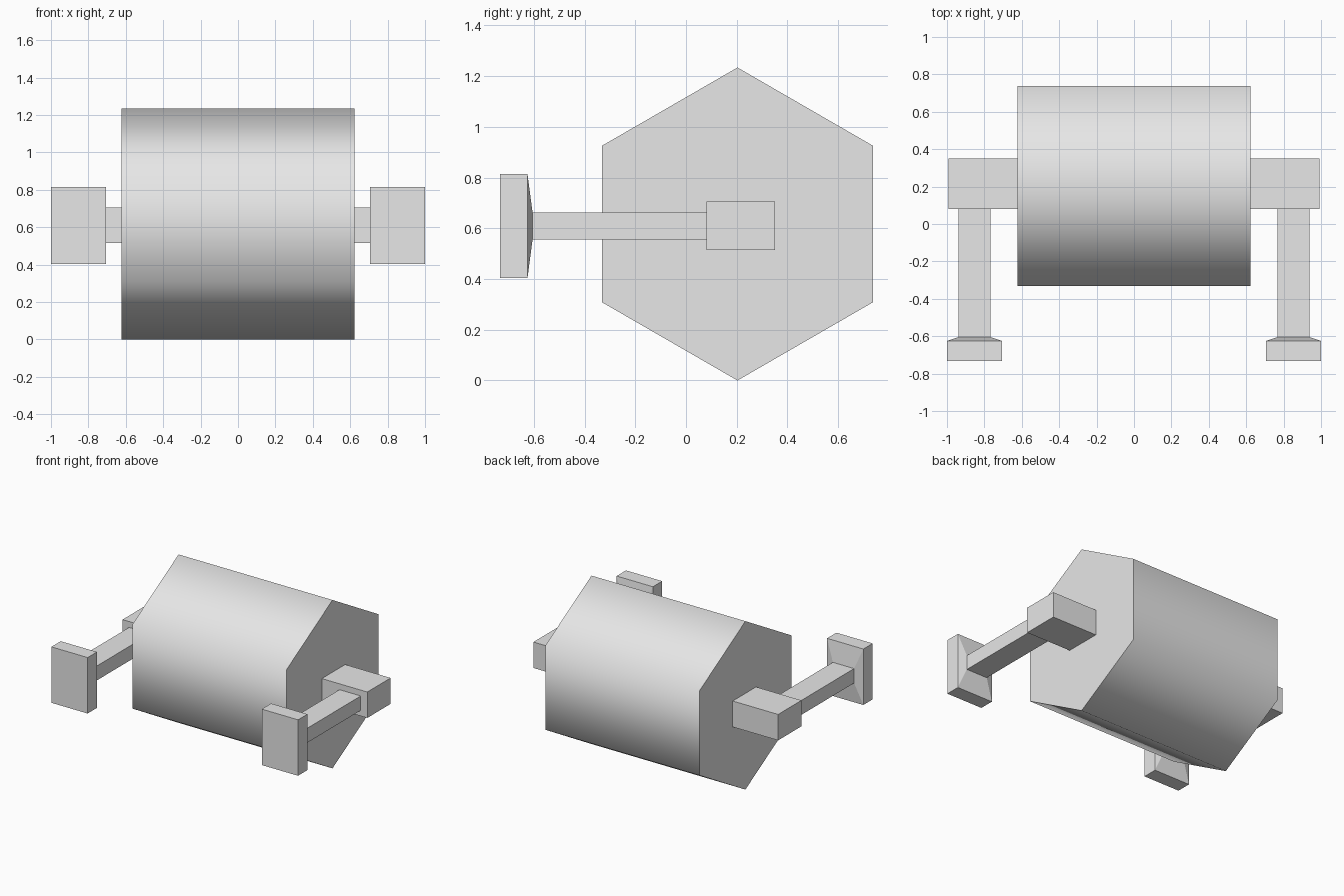
import bpy
import bmesh
import math
from mathutils import Matrix, Vector

cube = bpy.data.objects.get("Cube")
if cube:
    bpy.data.objects.remove(cube, do_unlink=True)

grey = bpy.data.materials.new("light grey")
grey.use_nodes = True
grey.diffuse_color = (0.8, 0.8, 0.8, 1)
grey.node_tree.nodes["Principled BSDF"].inputs["Base Color"].default_value = (0.8, 0.8, 0.8, 1)


def add_object(name, bm):
    bmesh.ops.recalc_face_normals(bm, faces=bm.faces)
    mesh = bpy.data.meshes.new(name)
    bm.to_mesh(mesh)
    bm.free()
    mesh.materials.append(grey)
    obj = bpy.data.objects.new(name, mesh)
    bpy.context.collection.objects.link(obj)
    return obj


def box(name, low, high):
    low, high = Vector(low), Vector(high)
    bm = bmesh.new()
    bmesh.ops.create_cube(bm, size=1)
    bmesh.ops.scale(bm, vec=high - low, verts=bm.verts)
    bmesh.ops.translate(bm, vec=(low + high) / 2, verts=bm.verts)
    return add_object(name, bm)


def loft(name, sections):
    """Join rectangles (y, half width, half height) along y around the origin."""
    bm = bmesh.new()
    rings = [[bm.verts.new((sx * w, y, sz * h))
              for sx, sz in ((-1, -1), (1, -1), (1, 1), (-1, 1))]
             for y, w, h in sections]
    for a, b in zip(rings, rings[1:]):
        for i in range(4):
            j = (i + 1) % 4
            bm.faces.new((a[i], a[j], b[j], b[i]))
    bm.faces.new(rings[0])
    bm.faces.new(rings[-1])
    return add_object(name, bm)


# Six-sided body lying across x: smooth sides, flat end caps
bm = bmesh.new()
bmesh.ops.create_cone(bm, cap_ends=True, segments=6, radius1=0.617,
                      radius2=0.617, depth=1.248)
top = max(bm.verts, key=lambda v: v.co.length).co
spin = Matrix.Rotation(-math.atan2(top.y, top.x), 4, "Z")
lay = Matrix.Rotation(-math.pi / 2, 4, "Y")
bm.transform(Matrix.Translation((0, 0.203, 0.617)) @ lay @ spin)
for face in bm.faces:
    face.smooth = len(face.verts) == 4
add_object("body", bm)

# Shoulder block, forearm and flared hand plate on each side
for side, sign in (("left", 1), ("right", -1)):
    inner, outer = sorted((sign * 0.624, sign * 0.992))
    box(side + "_shoulder", (inner, 0.08, 0.515), (outer, 0.35, 0.705))
    arm = loft(side + "_arm", [(-0.733, 0.147, 0.205),
                               (-0.625, 0.147, 0.205),
                               (-0.605, 0.086, 0.053),
                               (0.08, 0.086, 0.053)])
    arm.location = (sign * 0.853, 0, 0.609)
